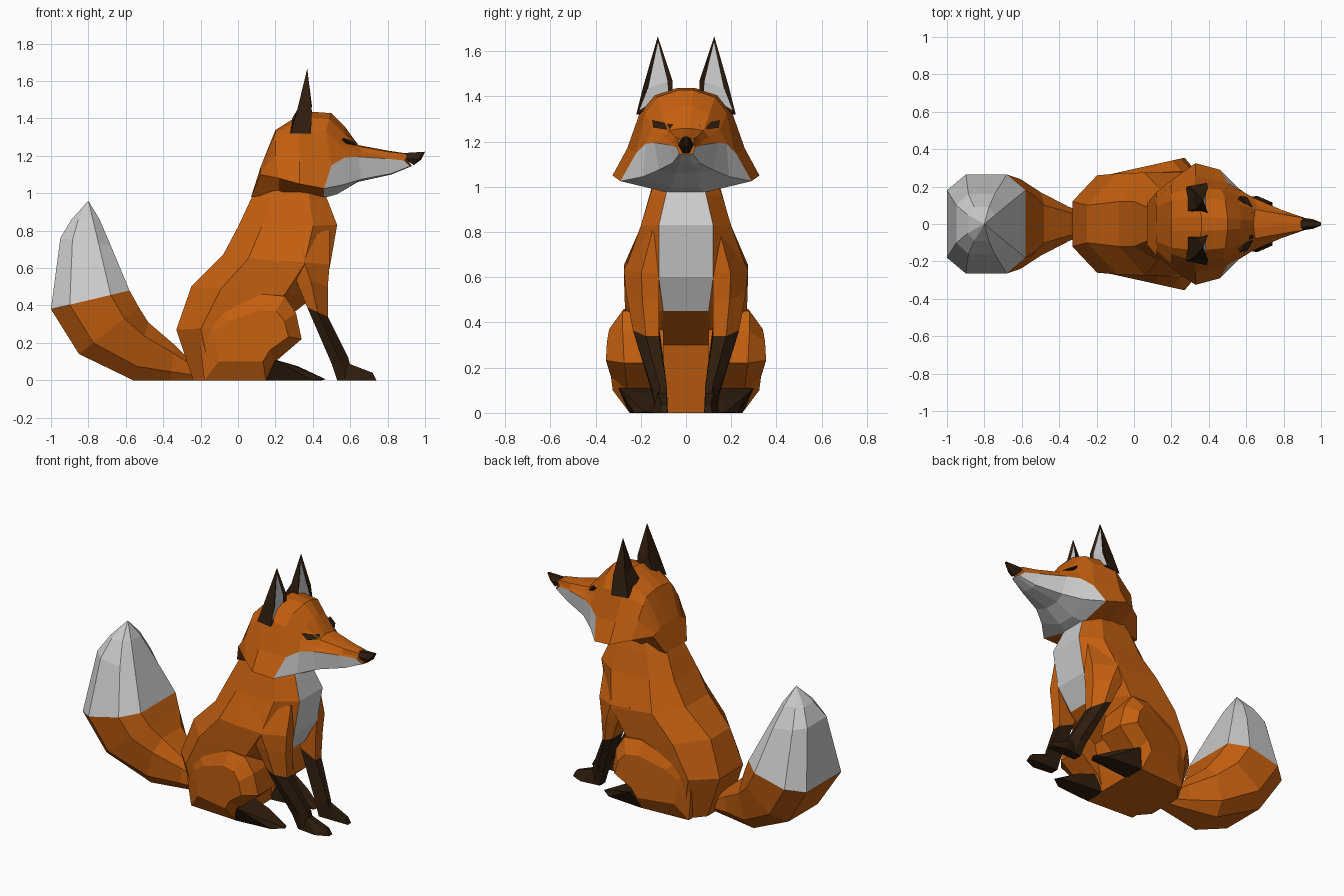
import bpy, bmesh

def material(name, rgb):
    m = bpy.data.materials.new(name)
    m.diffuse_color = (*rgb, 1)
    return m

MATS = [material("orange_fur", (0.55, 0.115, 0.005)),
        material("white_fur", (0.8, 0.8, 0.8)),
        material("dark_fur", (0.028, 0.012, 0.004))]
ORANGE, WHITE, DARK = 0, 1, 2

def finish(bm, name):
    bmesh.ops.remove_doubles(bm, verts=bm.verts, dist=1e-4)
    bmesh.ops.recalc_face_normals(bm, faces=bm.faces)
    me = bpy.data.meshes.new(name)
    bm.to_mesh(me)
    bm.free()
    for m in MATS:
        me.materials.append(m)
    ob = bpy.data.objects.new(name, me)
    bpy.context.collection.objects.link(ob)
    return ob

def loft(rings, colour):
    """Skin a list of rings; colour(i, j) gives the material of each quad."""
    bm = bmesh.new()
    rows = [[bm.verts.new(p) for p in r] for r in rings]
    n = len(rows[0])
    for i in range(len(rows) - 1):
        for j in range(n):
            k = (j + 1) % n
            f = bm.faces.new((rows[i][j], rows[i][k], rows[i + 1][k], rows[i + 1][j]))
            f.material_index = colour(i, j)
    for row, i in ((rows[0], 0), (rows[-1], len(rows) - 2)):
        if (row[0].co - row[n // 2].co).length > 1e-3:
            bm.faces.new(row).material_index = colour(i, 0)
    return bm

def hull(name, pts, mat):
    bm = bmesh.new()
    for p in pts:
        bm.verts.new(p)
    res = bmesh.ops.convex_hull(bm, input=bm.verts)
    junk = {v for v in res["geom_interior"] if isinstance(v, bmesh.types.BMVert)}
    bmesh.ops.delete(bm, geom=list(junk), context='VERTS')
    for f in bm.faces:
        f.material_index = mat
    return finish(bm, name)

def sym(half):
    return half + [(x, -y, z) for x, y, z in reversed(half)]

def oct_ring(xa, za, xb, zb, w, flat, inset=0.24):
    """Eight-sided ring between point a and point b of the side profile."""
    def at(t, y):
        return (xa + (xb - xa) * t, y, za + (zb - za) * t)
    return sym([at(0, flat), at(inset, w), at(1 - inset, w), at(1, flat)])

# Body: front point, back point, half width, flat half width
body = [(0.46, 1.00, 0.11, 1.04, 0.14, 0.08),
        (0.48, 0.96, 0.07, 0.97, 0.16, 0.09),
        (0.53, 0.83, 0.00, 0.82, 0.20, 0.12),
        (0.49, 0.60, -0.08, 0.67, 0.275, 0.12),
        (0.41, 0.45, -0.25, 0.50, 0.27, 0.10),
        (0.22, 0.30, -0.33, 0.27, 0.26, 0.12),
        (0.16, 0.00, -0.24, 0.00, 0.23, 0.12)]
finish(loft([oct_ring(*r) for r in body],
            lambda i, j: WHITE if j == 7 and i < 4 else ORANGE), "body")

# Tail: lower point, upper point, half width, flat half width
tail = [(-0.20, 0.00, -0.25, 0.10, 0.05, 0.03),
        (-0.36, 0.00, -0.34, 0.19, 0.09, 0.06),
        (-0.56, 0.00, -0.48, 0.31, 0.17, 0.10),
        (-0.85, 0.14, -0.53, 0.39, 0.24, 0.15),
        (-1.00, 0.38, -0.58, 0.48, 0.265, 0.18),
        (-0.95, 0.76, -0.68, 0.72, 0.16, 0.10),
        (-0.89, 0.86, -0.74, 0.86, 0.09, 0.05),
        (-0.80, 0.96, -0.80, 0.96, 0.0, 0.0)]
finish(loft([oct_ring(*r) for r in tail],
            lambda i, j: WHITE if i >= 4 else ORANGE), "tail")

# Head: half sections running top, side, colour line, cheek, underside
head = [
    [(.12, .07, 1.13), (.12, .11, 1.12), (.12, .14, 1.11), (.12, .17, 1.10), (.07, .11, .98)],
    [(.20, .09, 1.33), (.20, .16, 1.28), (.20, .21, 1.20), (.22, .25, 1.08), (.22, .12, 1.0)],
    [(.36, .09, 1.43), (.32, .20, 1.34), (.33, .26, 1.17), (.33, .325, 1.05), (.32, .11, 1.0)],
    [(.50, .08, 1.42), (.47, .18, 1.33), (.50, .22, 1.15), (.46, .29, 1.025), (.46, .08, .975)],
    [(.57, .06, 1.35), (.56, .15, 1.25), (.57, .18, 1.19), (.56, .19, 1.045), (.53, .06, .995)],
    [(.64, .05, 1.25), (.66, .10, 1.22), (.64, .14, 1.195), (.66, .12, 1.075), (.64, .05, 1.06)],
    [(.80, .03, 1.22), (.80, .06, 1.195), (.79, .075, 1.185), (.82, .06, 1.105), (.82, .03, 1.10)],
    [(.90, .02, 1.205), (.90, .035, 1.19), (.89, .04, 1.175), (.92, .03, 1.145), (.93, .02, 1.145)]]

def round_top(half):
    """Split the flat crown so that the head is rounded."""
    t, s = half[0], half[1]
    mid = (t[0] * .6 + s[0] * .4, t[1] * .6 + s[1] * .4 + .008, t[2] * .6 + s[2] * .4 + .012)
    return [(t[0], t[1] * .4, t[2] + .008), mid] + half[1:]

finish(loft([sym(round_top(h)) for h in head],
            lambda i, j: WHITE if i >= 3 and 3 <= j <= 7 else ORANGE), "head")

# Nose
hull("nose", [(x, s * y, z) for s in (1, -1) for x, y, z in
              ((.89, .018, 1.215), (.89, .036, 1.187), (.94, .015, 1.15),
               (.96, .025, 1.18), (1.0, .008, 1.222), (.98, .008, 1.18))], DARK)

for s, side in ((1, "left"), (-1, "right")):
    def flip(pts):
        return [(x, s * y, z) for x, y, z in pts]

    # Ear with a recessed pale inner face
    ear = [[(.28, .20, 1.32), (.39, .22, 1.32), (.39, .06, 1.40), (.29, .07, 1.40)],
           [(.315, .18, 1.44), (.395, .19, 1.44), (.395, .06, 1.47), (.33, .08, 1.47)],
           [(.37, .125, 1.665)] * 4]
    bm = loft([flip(r) for r in ear], lambda i, j: DARK)
    bmesh.ops.remove_doubles(bm, verts=bm.verts, dist=1e-4)
    bmesh.ops.recalc_face_normals(bm, faces=bm.faces)
    front = [f for f in bm.faces if f.normal.x > 0.8]
    bmesh.ops.inset_region(bm, faces=front, thickness=0.022, depth=-0.01)
    for f in front:
        f.material_index = WHITE
    finish(bm, side + "_ear")

    # Narrow eye
    hull(side + "_eye", flip([(.565, .15, 1.295), (.632, .055, 1.275), (.645, .075, 1.252),
                              (.605, .145, 1.262), (.54, .10, 1.27)]), DARK)

    # Front leg: back x, front x, inner y, outer y, back z, front z
    leg = [(.16, .49, .10, .20, .82, .80),
           (.22, .49, .12, .275, .64, .62),
           (.30, .48, .12, .265, .56, .50),
           (.37, .48, .12, .235, .39, .34),
           (.50, .59, .085, .15, .09, .12),
           (.53, .62, .08, .135, 0, 0)]
    rings = [flip([(a, c, e), (b, c, f), (b, c + (d - c) * .5, f),
                   ((a + b) / 2, d, (e + f) / 2), (a, d, e)]) for a, b, c, d, e, f in leg]
    finish(loft(rings, lambda i, j: DARK if i >= 3 else ORANGE), side + "_front_leg")

    # Front paw, tapering to the toes
    hull(side + "_front_paw", flip([(x, y, z) for x, z, a, b in
         ((.53, 0, .08, .135), (.59, .09, .085, .125), (.66, 0, .08, .15),
          (.72, .04, .085, .11), (.74, 0, .08, .115))
         for y in (a, b)]), DARK)

    # Haunch: side outline pushed outward in three steps
    outline = [(-.20, .17), (-.19, .28), (-.10, .36), (.13, .46), (.25, .45),
               (.31, .36), (.34, .22), (.20, .10), (.15, 0), (-.18, 0)]
    inner = [(x, .10, z) for x, z in outline]
    rim = [(x, .24 + .06 * z + .06 * x, z) for x, z in outline]
    outer = [(.09 + (x - .09) * .72, .30 + .16 * x, .25 + (z - .25) * .6) for x, z in outline]
    finish(loft([flip(r) for r in (inner, rim, outer)], lambda i, j: ORANGE), side + "_haunch")

    # Hind paw
    hull(side + "_hind_paw", flip([(.15, .11, 0), (.15, .25, 0), (.20, .12, .11), (.20, .30, .11),
                                   (.32, .13, .075), (.33, .25, .065), (.45, .14, 0),
                                   (.47, .18, .005), (.40, .23, 0)]), DARK)
